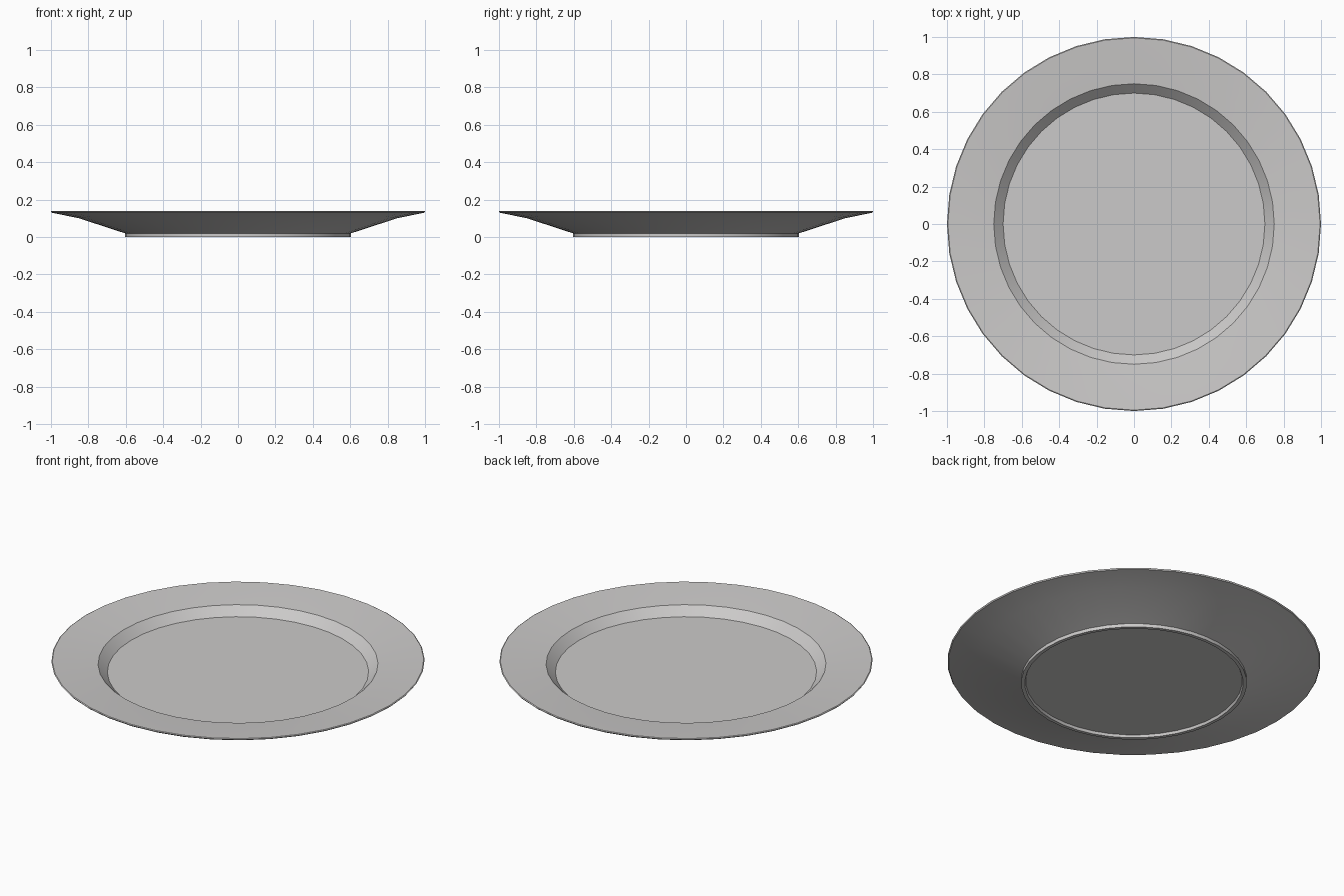
import bpy, bmesh, math

if "Cube" in bpy.data.objects:
    bpy.data.objects.remove(bpy.data.objects["Cube"])

SIDES = 40

# Plate colour
mat = bpy.data.materials.new("light grey ceramic")
mat.diffuse_color = (0.6, 0.59, 0.585, 1)
mat.use_nodes = True
mat.node_tree.nodes["Principled BSDF"].inputs["Base Color"].default_value = mat.diffuse_color

# Cross-section (radius, height), from underside centre round to the top centre
profile = [
    (0, 0.015), (0.58, 0.015), (0.585, 0.0), (0.605, 0.0), (0.605, 0.02),  # foot
    (0.85, 0.10), (0.995, 0.13), (1.0, 0.137), (0.995, 0.14),              # outside and lip
    (0.85, 0.128), (0.75, 0.118), (0.70, 0.07), (0, 0.07),                 # rim, well, floor
]


def lathe(name, points, sides):
    bm = bmesh.new()
    rings = []
    for r, z in points:
        n = 1 if r == 0 else sides
        rings.append([bm.verts.new((r * math.cos(2 * math.pi * i / sides),
                                    r * math.sin(2 * math.pi * i / sides), z))
                      for i in range(n)])
    for a, b in zip(rings, rings[1:]):
        for i in range(sides):
            j = (i + 1) % sides
            if len(a) == 1:
                bm.faces.new((a[0], b[j], b[i]))
            elif len(b) == 1:
                bm.faces.new((a[i], a[j], b[0]))
            else:
                bm.faces.new((a[i], a[j], b[j], b[i]))
    bmesh.ops.recalc_face_normals(bm, faces=bm.faces)
    mesh = bpy.data.meshes.new(name)
    bm.to_mesh(mesh)
    bm.free()
    obj = bpy.data.objects.new(name, mesh)
    bpy.context.collection.objects.link(obj)
    return obj


# Dinner plate
plate = lathe("plate", profile, SIDES)
plate.data.materials.append(mat)
bpy.context.view_layer.objects.active = plate
plate.select_set(True)
bpy.ops.object.shade_smooth_by_angle(angle=math.radians(35))
